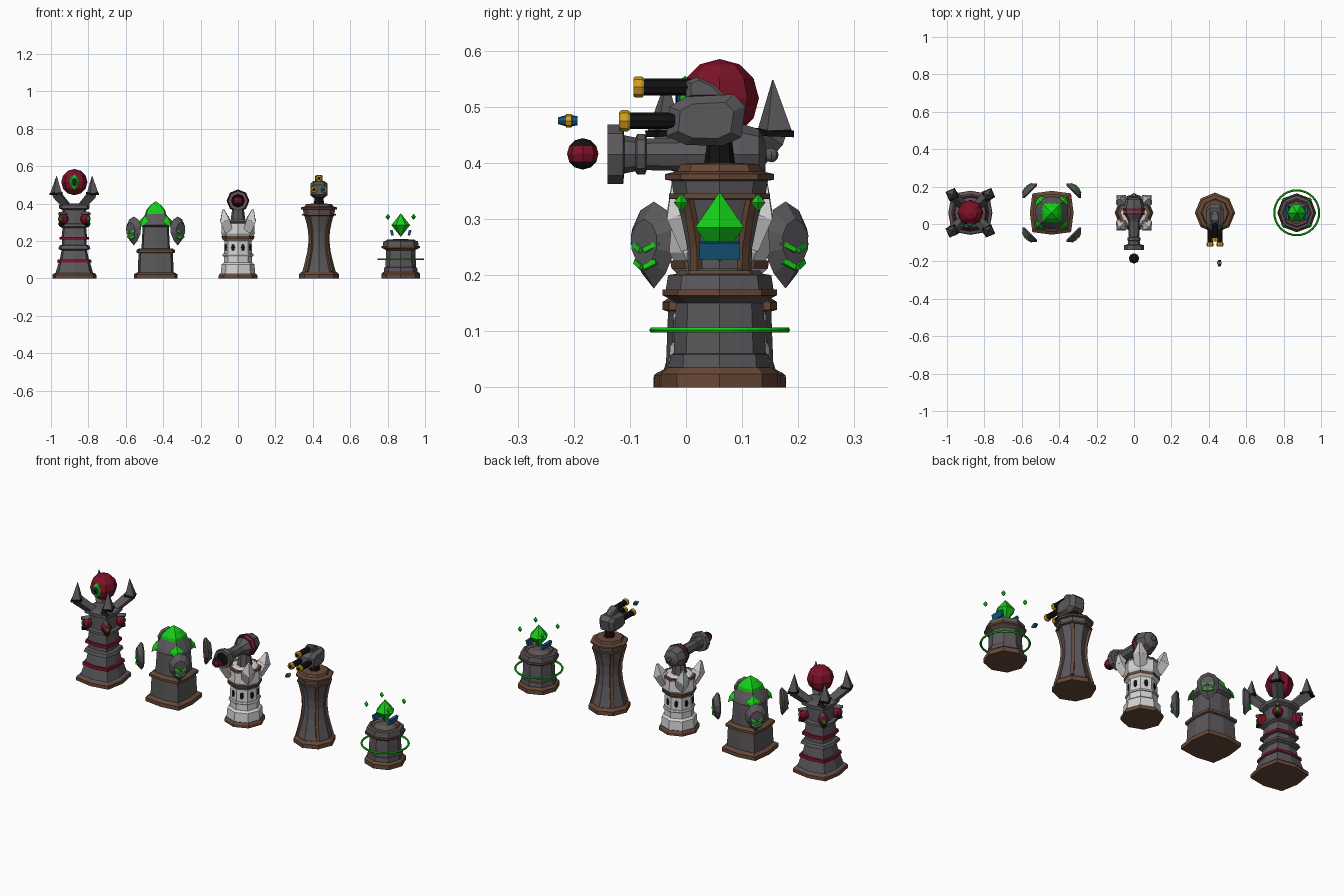
import bpy, bmesh, math
from mathutils import Matrix, Vector

if "Cube" in bpy.data.objects:
    bpy.data.objects.remove(bpy.data.objects["Cube"])

COL = {'stone_gray': (.105, .098, .105), 'brown': (.135, .065, .038), 'pale_stone': (.66, .66, .66),
       'dark_red': (.2, .006, .02), 'green': (.008, .62, .01), 'blue': (.008, .1, .2),
       'gold': (.62, .34, .012), 'black': (.006, .006, .006)}
MAT = {}
for n, c in COL.items():
    MAT[n] = bpy.data.materials.new(n)
    MAT[n].diffuse_color = (*c, 1)
G, B, W, R, N, U, Y, K = COL.keys()
CY = .06                                   # all towers share this depth
FRONT = Matrix.Rotation(math.pi / 2, 4, 'X')  # local z points to -y
DIAG = [math.radians(45 + 90 * k) for k in range(4)]


def make(name, verts, faces, mats, idx=None):
    me = bpy.data.meshes.new(name)
    me.from_pydata([tuple(v) for v in verts], [], faces)
    for m in mats:
        me.materials.append(MAT[m])
    if idx:
        me.polygons.foreach_set('material_index', idx)
    bm = bmesh.new()
    bm.from_mesh(me)
    bmesh.ops.recalc_face_normals(bm, faces=bm.faces)
    bm.to_mesh(me)
    bm.free()
    ob = bpy.data.objects.new(name, me)
    bpy.context.collection.objects.link(ob)
    return ob


def lathe(name, prof, loc, sides=8, corner=1.0, rot=Matrix(), turn=0.0, scale=(1, 1, 1)):
    """prof: (radius, height, colour of the band above); odd corners scaled by corner."""
    vs, fs, idx = [], [], []
    mats = list(dict.fromkeys(p[2] for p in prof))
    M = Matrix.Translation(loc) @ rot @ Matrix.Diagonal((*scale, 1))
    for r, z, _ in prof:
        for i in range(sides):
            a = 2 * math.pi * i / sides + turn
            k = r * (corner if i % 2 else 1)
            vs.append(M @ Vector((k * math.cos(a), k * math.sin(a), z)))
    for j in range(len(prof) - 1):
        for i in range(sides):
            n = (i + 1) % sides
            fs.append((j * sides + i, j * sides + n, (j + 1) * sides + n, (j + 1) * sides + i))
            idx.append(mats.index(prof[j][2]))
    L = (len(prof) - 1) * sides
    fs += [tuple(range(sides))[::-1], tuple(range(L, L + sides))]
    idx += [mats.index(prof[0][2]), mats.index(prof[-1][2])]
    return make(name, vs, fs, mats, idx)


def ball(name, loc, r, mats, scale=(1, 1, 1), rot=Matrix(), seg=8, rings=6):
    """mats: one colour per ring band, or a single colour."""
    prof = []
    for j in range(rings + 1):
        t = math.pi * j / rings
        prof.append((max(r * math.sin(t), r * .002), -r * math.cos(t), mats[min(j, len(mats) - 1)]))
    return lathe(name, prof, loc, seg, rot=rot, scale=scale)


def gem(name, loc, r, lo, hi, mat, sides=4, rot=Matrix()):
    return lathe(name, [(r * .02, -lo, mat), (r, 0, mat), (r * .02, hi, mat)], loc, sides, rot=rot)


def rod(name, p, q, r1, r2, mat, sides=4, turn=0.0):
    p, q = Vector(p), Vector(q)
    d = q - p
    return lathe(name, [(r1, 0, mat), (r2, d.length, mat)], p, sides,
                 rot=d.to_track_quat('Z', 'Y').to_matrix().to_4x4(), turn=turn)


def box(name, loc, size, mat, rot=Matrix()):
    return lathe(name, [(math.sqrt(.5), -.5, mat), (math.sqrt(.5), .5, mat)], loc, 4,
                 rot=rot @ Matrix.Diagonal((*size, 1)), turn=math.pi / 4)


def at(cx, a, d, z):
    return Vector((cx + d * math.cos(a), CY + d * math.sin(a), z))


def outward(a):                            # local x sideways, y up, z outward
    return Matrix.Rotation(a + math.pi / 2, 4, 'Z') @ FRONT


# --- Tower with claws and eye orb
X = -.875
lathe('claw_tower_column', [(.118, 0, B), (.118, .018, B), (.112, .026, G), (.1, .03, G), (.084, .085, G),
      (.092, .085, R), (.09, .1, R), (.078, .1, G), (.068, .15, G), (.086, .158, G), (.08, .175, G),
      (.066, .18, G), (.065, .207, G), (.08, .207, R), (.078, .222, R), (.068, .222, G), (.063, .27, G),
      (.08, .278, G), (.078, .29, G), (.062, .295, G), (.062, .365, G), (.082, .375, G),
      (.082, .392, G), (.05, .4, G)], (X, CY, 0), corner=1.2)
ball('great_orb', (X, CY, .515), .07, [R])
ball('orb_eye', (X, CY - .062, .515), .04, [N], (.6, .3, 1))
ball('orb_iris', (X, CY - .07, .515), .024, [U], (.55, .3, 1))
ball('orb_pupil', (X, CY - .075, .515), .014, [K], (.4, .3, 1.2))
for a in DIAG:
    ball('corner_orb', at(X, a, .084, .318), .028, [K, R, R, R, R, K])
    ball('corner_orb_eye', at(X, a, .109, .318), .014, [N], (.6, 1, .4), outward(a), 6, 4)
    rod('corner_orb_shelf', at(X, a, .05, .285), at(X, a, .112, .292), .018, .012, K)
    rod('corner_orb_hood', at(X, a, .05, .345), at(X, a, .115, .345), .016, .01, G)
    rod('claw_arm', at(X, a, .055, .385), at(X, a, .14, .455), .026, .03, G)
    rod('claw_collar', at(X, a, .137, .449), at(X, a, .138, .459), .038, .038, K, turn=.4)
    rod('claw_spike', at(X, a, .138, .457), at(X, a, .134, .548), .033, .001, G, turn=.4)

# --- Tower with floating shields
X = -.44
lathe('shield_tower_body', [(.117, 0, B), (.117, .022, B), (.1, .032, B), (.096, .032, G), (.092, .135, G),
      (.102, .138, B), (.102, .152, B), (.09, .16, B), (.076, .16, G), (.07, .275, G), (.088, .285, G),
      (.08, .305, G), (.055, .345, G)], (X, CY, 0), corner=1.25)
lathe('shield_tower_crown', [(.056, .34, N), (.052, .362, N), (.03, .39, N), (.002, .412, N)],
      (X, CY, 0), corner=1.25)
for a in DIAG:
    # green drapes on the roof corners
    s = Vector((-math.sin(a), math.cos(a), 0))
    top, tip = at(X, a, .083, .335), at(X, a, .115, .272)
    mid = at(X, a, .108, .305)
    make('roof_drape', [top, mid + s * .04 - Vector((math.cos(a), math.sin(a), 0)) * .02, tip,
         mid - s * .04 - Vector((math.cos(a), math.sin(a), 0)) * .02, at(X, a, .08, .3), mid],
         [(0, 1, 5), (1, 2, 5), (2, 3, 5), (3, 0, 5), (0, 4, 1), (1, 4, 2), (2, 4, 3), (3, 4, 0)], [N])
    # shield: domed outline with a pointed foot
    out = [(0, .078), (.034, .062), (.054, .03), (.052, -.012), (.03, -.05), (0, -.077),
           (-.03, -.05), (-.052, -.012), (-.054, .03), (-.034, .062)]
    M = Matrix.Translation(at(X, a, .178, .253)) @ outward(a)
    vs = [M @ Vector((x, y, -.012)) for x, y in out] + [M @ Vector((x * .6, y * .6, .013)) for x, y in out]
    vs += [M @ Vector((x * .85, y * .85, -.02)) for x, y in out]
    fs = [tuple(range(10, 20)), tuple(range(20, 30))]
    for i in range(10):
        n = (i + 1) % 10
        fs += [(i, n, 10 + n, 10 + i), (i, n, 20 + n, 20 + i)]
    make('floating_shield', vs, fs, [G])
    for h in (-.008, -.04):
        for sx in (-1, 1):
            w = .034 if h > -.02 else .026
            box('shield_chevron', M @ Vector((sx * w * .55, h + .006, .011)), (w, .009, .009), N,
                outward(a) @ Matrix.Rotation(sx * .45, 4, 'Z') @ Matrix.Rotation(sx * .3, 4, 'Y'))

# --- Pale tower with cannon
X = 0
lathe('cannon_tower_body', [(.103, 0, B), (.103, .016, B), (.096, .026, B), (.092, .026, W), (.088, .075, W),
      (.076, .085, W), (.073, .2, W), (.086, .212, B), (.088, .226, B), (.082, .226, W), (.09, .24, W),
      (.086, .295, W), (.09, .298, B), (.088, .308, B), (.07, .308, W), (.06, .312, W)],
      (X, CY, 0), corner=1.02)
lathe('cannon_tower_band', [(.081, .118, W), (.084, .124, W), (.081, .132, W)], (X, CY, 0))
for k in range(8):
    a = math.radians(22.5 + 45 * k)
    lathe('arched_window', [(.013, 0, K), (.013, .004, K)], at(X, a, .0675, .165), 8, rot=outward(a),
          scale=(.8, 1.5, 1))
for a in DIAG:
    rod('battlement_base', at(X, a, .07, .255), at(X, a, .1, .315), .03, .036, W)
    rod('battlement_horn', at(X, a, .097, .308), at(X, a, .112, .368), .037, .008, W)
lathe('cannon_pivot', [(.04, .308, G), (.03, .38, G)], (X, CY, 0))
lathe('cannon', [(.02, -.082, G), (.045, -.07, G), (.056, -.035, G), (.058, -.022, G), (.061, -.022, R),
      (.061, -.012, R), (.056, -.012, G), (.055, .002, G), (.058, .002, R), (.056, .012, R), (.05, .012, G),
      (.036, .035, G), (.03, .05, G), (.028, .13, G), (.036, .133, G), (.036, .147, G), (.03, .15, G),
      (.034, .17, G), (.053, .172, G), (.053, .2, G), (.036, .2, K), (.03, .185, K)],
      (X, CY, .415), rot=FRONT)
ball('cannon_knob', (X, .152, .414), .013, [G])
ball('cannonball', (X, -.184, .416), .028, [K, K, R, R, K, K])

# --- Turret tower with three guns
X = .433
curve = [(.09, .035), (.08, .07), (.063, .14), (.056, .2), (.058, .25), (.068, .3), (.078, .335)]
lathe('turret_tower_column', [(.108, 0, B), (.108, .022, B), (.094, .035, B)] + [(r, z, G) for r, z in curve] +
      [(.09, .336, B), (.09, .345, B), (.082, .345, G), (.086, .368, G), (.097, .37, B), (.097, .38, B),
       (.076, .385, B), (.07, .398, B), (.03, .4, B)], (X, CY, 0))
for a in DIAG:
    for (r, z), (r2, z2) in zip(curve, curve[1:]):
        rod('column_rib', at(X, a, r, z), at(X, a, r2, z2), .012, .012, B, turn=math.pi / 4)
lathe('turret_neck', [(.028, .395, K), (.022, .44, K)], (X, CY, 0))
side = [(-.035, .448), (.0, .432), (.065, .43), (.098, .445), (.106, .5), (.085, .522), (.0, .518), (-.03, .5)]
for nm, pts, w in (('turret_head', side, .045),
                   ('turret_top_housing', [(0, .515), (.0, .545), (.02, .553), (.05, .54), (.075, .515)], .02)):
    n = len(pts)
    my, mz = sum(p[0] for p in pts) / n, sum(p[1] for p in pts) / n
    vs = [(X + x, my + (y - my) * k, mz + (z - mz) * k)
          for x, k in ((-w, .7), (-w * .6, 1), (w * .6, 1), (w, .7)) for y, z in pts]
    fs = [tuple(range(n)), tuple(range(3 * n, 4 * n))]
    fs += [(j * n + i, j * n + (i + 1) % n, (j + 1) * n + (i + 1) % n, (j + 1) * n + i)
           for j in range(3) for i in range(n)]
    make(nm, vs, fs, [G])
for dx, y, z in ((0, .01, .535), (-.026, -.02, .475), (.026, -.02, .475)):
    tip = -.075 if dx == 0 else -.1
    rod('gun_barrel', (X + dx, y, z), (X + dx, tip, z), .015, .015, K, 8)
    lathe('gun_muzzle', [(.016, 0, Y), (.019, .004, Y), (.019, .015, Y), (.016, .019, Y), (.009, .019, K),
          (.008, .014, K)], (X + dx, tip, z), rot=FRONT)
lathe('bullet', [(.008, -.017, U), (.01, -.007, U), (.012, -.006, Y), (.012, .004, Y), (.01, .004, U),
      (.006, .018, U)], (X + .024, -.21, .475), rot=FRONT)

# --- Crystal tower with ring
X = .87
lathe('crystal_tower_body', [(.104, 0, B), (.104, .024, B), (.092, .035, B), (.09, .035, G), (.088, .058, G),
      (.082, .06, G), (.078, .15, G), (.09, .158, B), (.102, .164, B), (.102, .174, B), (.096, .174, G),
      (.092, .2, G), (.078, .202, B), (.072, .208, B), (.06, .2, G), (.035, .212, G)], (X, CY, 0), corner=1.03)
gem('great_crystal', (X, CY, .285), .05, .062, .062, N, 6)
bpy.ops.mesh.primitive_torus_add(location=(X, CY, .102), major_radius=.12, minor_radius=.0055,
                                 major_segments=32, minor_segments=6)
bpy.context.object.name = 'energy_ring'
bpy.context.object.data.materials.append(MAT[N])
for sx in (-1, 1):
    box('blue_plate', (X + sx * .047, CY, .244), (.014, .072, .03), U, Matrix.Rotation(sx * .25, 4, 'Y'))
for a in DIAG:
    gem('small_crystal', at(X, a, .097, .329), .013, .016, .016, N)

for m in bpy.data.materials:
    if m.users and not m.is_grease_pencil:
        m.use_nodes = True
        m.node_tree.nodes["Principled BSDF"].inputs["Base Color"].default_value = m.diffuse_color
